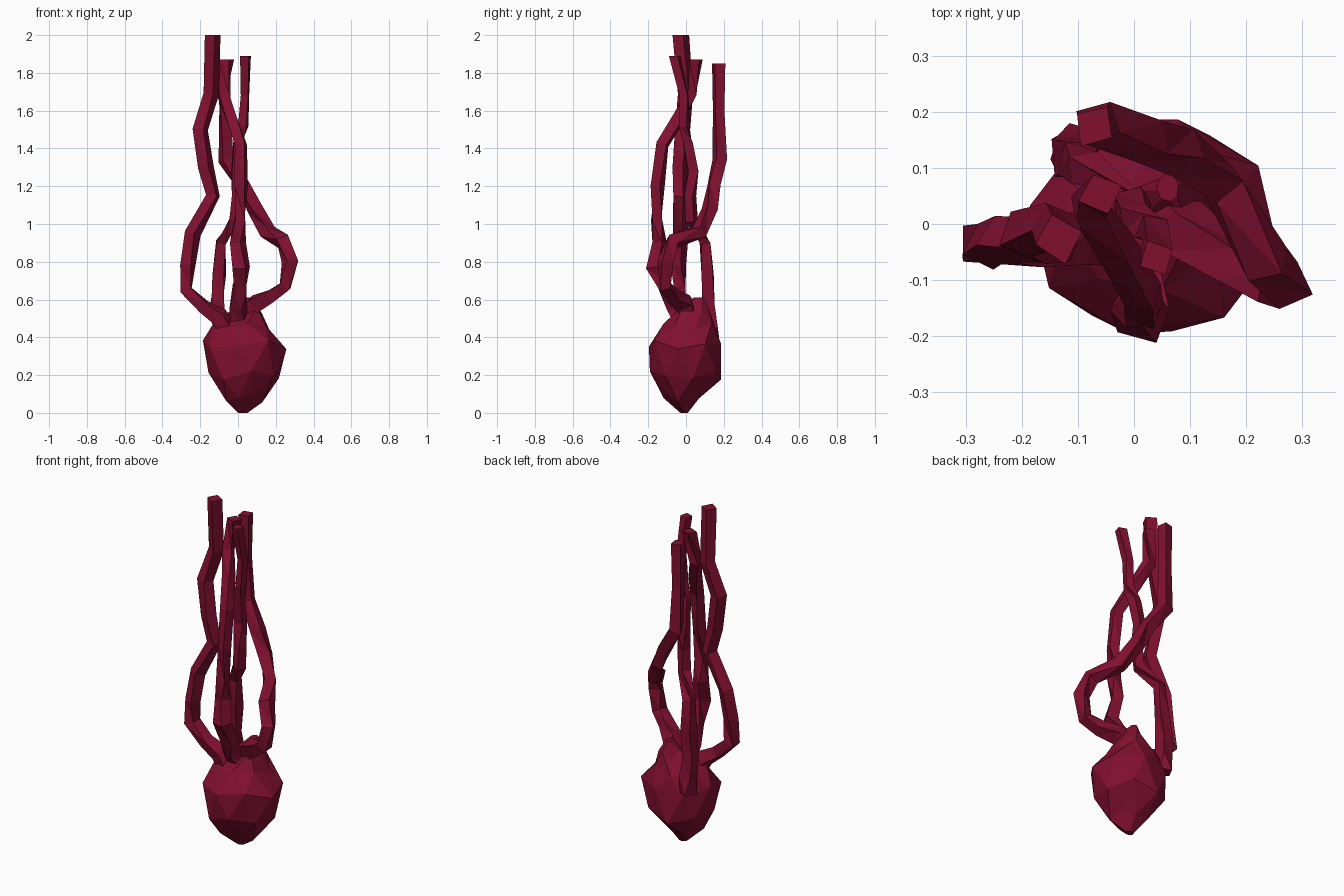
import bpy, bmesh, math, random
from mathutils import Vector

random.seed(4)
mat = bpy.data.materials.new("crimson")
mat.diffuse_color = (0.22, 0.005, 0.03, 1)


def loft(name, rings):
    """Skin equal-sized rings with triangles, cap both ends, keep flat faces."""
    bm = bmesh.new()
    vs = [[bm.verts.new(p) for p in r] for r in rings]
    n = len(vs[0])
    for a, b in zip(vs, vs[1:]):
        for i in range(n):
            j = (i + 1) % n
            bm.faces.new((a[i], a[j], b[i]))
            bm.faces.new((a[j], b[j], b[i]))
    bm.faces.new(vs[0][::-1])
    bm.faces.new(vs[-1])
    bmesh.ops.recalc_face_normals(bm, faces=bm.faces)
    me = bpy.data.meshes.new(name)
    bm.to_mesh(me)
    bm.free()
    me.materials.append(mat)
    ob = bpy.data.objects.new(name, me)
    bpy.context.collection.objects.link(ob)
    return ob


def tube(name, path, sides=4, spin=0.6):
    """Slightly twisted strand through (x, y, z, radius) points."""
    pts = [Vector(p[:3]) for p in path]
    u = Vector((1, 0, 0))
    rings = []
    for k, p in enumerate(pts):
        d1 = (p - pts[k - 1]).normalized() if k else Vector()
        d2 = (pts[k + 1] - p).normalized() if k < len(pts) - 1 else Vector()
        t = (d1 + d2).normalized()
        u = (u - t * u.dot(t)).normalized()
        v = t.cross(u)
        twist = spin + random.uniform(-0.35, 0.35)
        rings.append([p + path[k][3] * random.uniform(0.9, 1.12)
                      * (u * math.cos(a) + v * math.sin(a))
                      for a in (twist + 2 * math.pi * i / sides for i in range(sides))])
    # level the open tip
    if path[-1][2] > 1.8:
        for q in rings[-1]:
            q.z = path[-1][2]
    return loft(name, rings)


# Bulb: z, xmin, xmax, ymin, ymax per ring, staggered for large facets
bulb = [(0.0, 0.0, 0.05, -0.03, 0.01), (0.08, -0.08, 0.13, -0.12, 0.07),
        (0.20, -0.16, 0.22, -0.195, 0.19), (0.36, -0.19, 0.26, -0.20, 0.19),
        (0.46, -0.13, 0.17, -0.12, 0.16), (0.54, -0.01, 0.13, -0.03, 0.12),
        (0.61, 0.04, 0.08, 0.04, 0.09)]
rings = []
for k, (z, x0, x1, y0, y1) in enumerate(bulb):
    rings.append([((x0 + x1) / 2 + (x1 - x0) / 2 * math.cos(a),
                   (y0 + y1) / 2 + (y1 - y0) / 2 * math.sin(a),
                   z + (0.025 * math.sin(2.3 * i + k) if 0 < k < 6 else 0))
                  for i in range(8) for a in [2 * math.pi * (i + k / 2) / 8 + 0.2]])
loft("bulb", rings)

# Four winding strands, from bulb to tip
tube("left_strand", [
    (-0.05, -0.02, 0.43, .06), (-0.10, -0.03, 0.51, .05), (-0.18, -0.04, 0.56, .045),
    (-0.275, -0.035, 0.65, .042), (-0.265, -0.04, 0.78, .04), (-0.24, -0.03, 0.95, .043),
    (-0.13, -0.03, 1.15, .04), (-0.17, -0.03, 1.30, .04), (-0.20, -0.02, 1.50, .045),
    (-0.145, 0.0, 1.69, .043), (-0.135, -0.025, 2.0, .043)])

tube("right_strand", [
    (0.04, 0.03, 0.50, .07), (0.09, -0.01, 0.58, .055), (0.18, -0.07, 0.62, .045),
    (0.25, -0.11, 0.67, .042), (0.275, -0.11, 0.80, .042), (0.24, -0.07, 0.91, .045),
    (0.16, 0.07, 0.96, .045), (0.09, 0.13, 1.08, .045), (0.03, 0.15, 1.20, .045),
    (-0.06, 0.18, 1.34, .045), (-0.07, 0.175, 1.60, .037), (-0.07, 0.175, 1.85, .04)])

# Front strand crosses to the back left near the top
tube("front_strand", [
    (0.02, 0.0, 0.46, .06), (0.0, -0.06, 0.56, .05), (0.01, -0.11, 0.66, .05),
    (0.02, -0.17, 0.77, .05), (0.0, -0.14, 0.90, .04), (0.01, -0.155, 1.02, .036),
    (0.02, -0.15, 1.20, .036), (0.015, -0.125, 1.42, .036), (-0.035, -0.04, 1.56, .037),
    (-0.08, 0.03, 1.69, .035), (-0.06, 0.055, 1.87, .038)])

# Back strand crosses to the front right near the top
tube("back_strand", [
    (-0.10, 0.13, 0.36, .05), (-0.10, 0.13, 0.46, .05), (-0.11, 0.12, 0.57, .045),
    (-0.10, 0.115, 0.73, .042), (-0.09, 0.10, 0.90, .035), (-0.01, 0.03, 1.02, .035),
    (0.0, 0.02, 1.15, .035), (-0.01, 0.035, 1.28, .036), (0.0, 0.01, 1.43, .034),
    (0.03, -0.01, 1.52, .03), (0.035, -0.01, 1.68, .028), (0.04, -0.06, 1.89, .033)])
